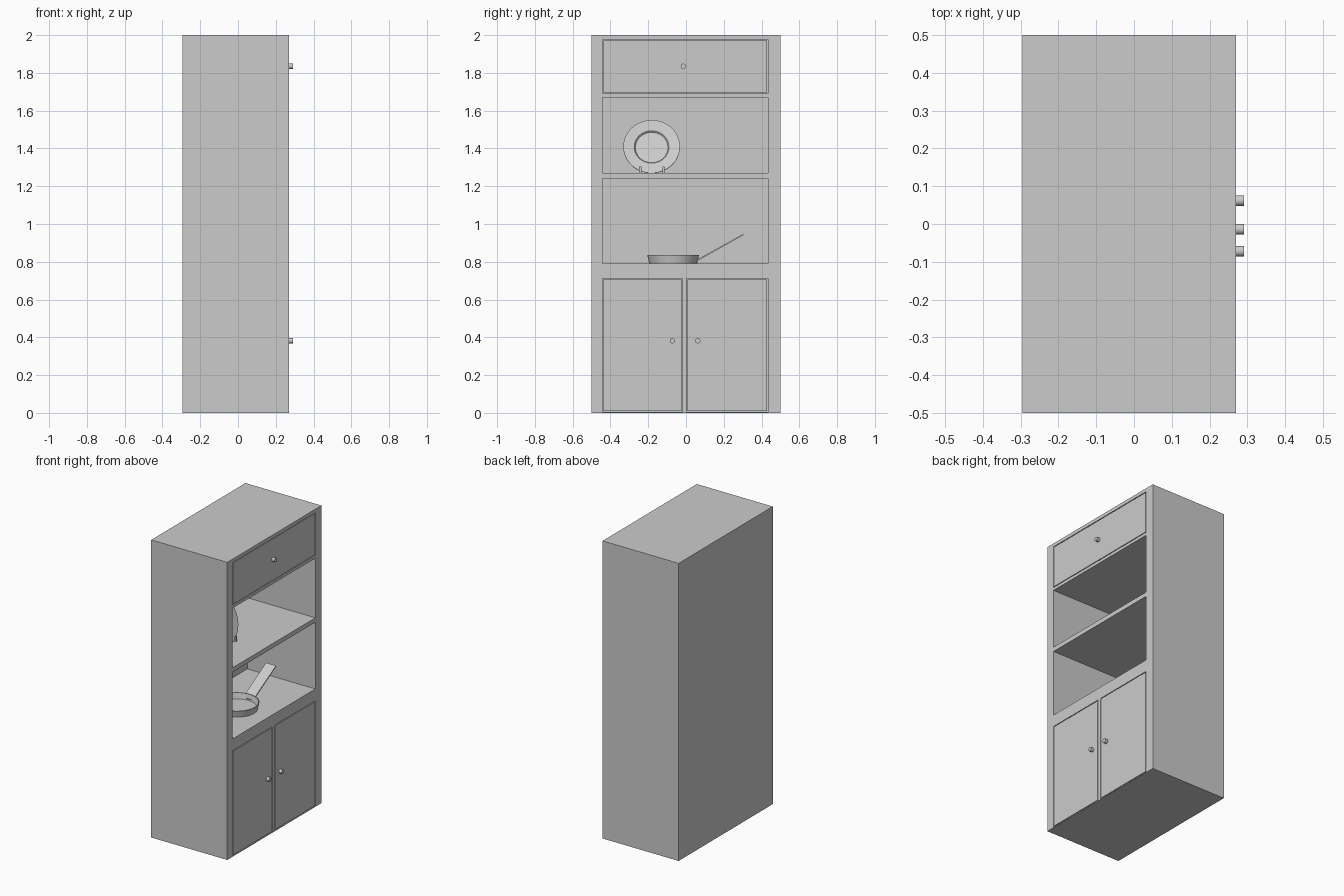
import bpy, bmesh, math
from mathutils import Matrix, Vector

if "Cube" in bpy.data.objects:
    bpy.data.objects.remove(bpy.data.objects["Cube"])


def finish(bm, name, smooth=False):
    bmesh.ops.recalc_face_normals(bm, faces=bm.faces)
    me = bpy.data.meshes.new(name)
    bm.to_mesh(me)
    bm.free()
    ob = bpy.data.objects.new(name, me)
    bpy.context.collection.objects.link(ob)
    if smooth:
        bpy.ops.object.select_all(action='DESELECT')
        ob.select_set(True)
        bpy.context.view_layer.objects.active = ob
        bpy.ops.object.shade_smooth_by_angle(angle=math.radians(30))
    return ob


def boxes(name, *spans):
    """One object made of boxes given as (x0, x1, y0, y1, z0, z1)."""
    bm = bmesh.new()
    for x0, x1, y0, y1, z0, z1 in spans:
        mid = Vector((x0 + x1, y0 + y1, z0 + z1)) / 2
        size = Matrix.Diagonal((x1 - x0, y1 - y0, z1 - z0, 1))
        bmesh.ops.create_cube(bm, size=1, matrix=Matrix.Translation(mid) @ size)
    return finish(bm, name)


def lathe(name, profile, loc, tilt=0, steps=64):
    """Revolve an (r, z) profile about z, then tilt about y and place."""
    bm = bmesh.new()
    vs = [bm.verts.new((r, 0, z)) for r, z in profile]
    es = [bm.edges.new(p) for p in zip(vs, vs[1:])]
    bmesh.ops.spin(bm, geom=vs + es, cent=(0, 0, 0), axis=(0, 0, 1),
                   angle=2 * math.pi, steps=steps, use_merge=True)
    bmesh.ops.remove_doubles(bm, verts=bm.verts, dist=1e-5)
    bm.transform(Matrix.Translation(loc) @ Matrix.Rotation(math.radians(tilt), 4, 'Y'))
    return finish(bm, name, True)


def extrude_y(name, profile, y, width):
    """Extrude an (x, z) outline along y."""
    bm = bmesh.new()
    f = bm.faces.new([bm.verts.new((x, y - width / 2, z)) for x, z in profile])
    ext = bmesh.ops.extrude_face_region(bm, geom=[f])['geom']
    bmesh.ops.translate(bm, vec=(0, width, 0),
                        verts=[v for v in ext if isinstance(v, bmesh.types.BMVert)])
    return finish(bm, name)


BACK, FRONT, LEFT, RIGHT, GAP = -0.235, 0.27, -0.442, 0.435, 0.005

# Front compartments (y0, y1, z0, z1)
drawer = (LEFT, RIGHT, 1.69, 1.977)
doors = {"left_door": (LEFT, -0.018, 0.004, 0.712),
         "right_door": (0.002, RIGHT, 0.004, 0.712)}
shelves = [(LEFT, RIGHT, 1.27, 1.67), (LEFT, RIGHT, 0.792, 1.24)]

# Cabinet body with hollow compartments
body = boxes("cabinet_body", (-0.295, FRONT, -0.5, 0.5, 0, 2))
cutter = boxes("compartment_cutter",
               *[(BACK, FRONT + 0.1, *s) for s in [drawer, *doors.values(), *shelves]])
cutter.hide_render = True
mod = body.modifiers.new("compartments", 'BOOLEAN')
mod.operation, mod.object, mod.solver = 'DIFFERENCE', cutter, 'EXACT'
bpy.context.view_layer.objects.active = body
bpy.ops.object.modifier_apply(modifier=mod.name)
bpy.data.objects.remove(cutter)

# Drawer and door fronts, set in with a narrow gap
for name, (y0, y1, z0, z1) in {"drawer_front": drawer, **doors}.items():
    boxes(name, (FRONT - 0.03, FRONT, y0 + GAP, y1 - GAP, z0 + GAP, z1 - GAP))

# Round knobs
for name, y, z in (("drawer_knob", -0.014, 1.835),
                   ("left_knob", -0.072, 0.382), ("right_knob", 0.062, 0.382)):
    lathe(name, [(0, -0.005), (0.014, -0.005), (0.014, 0.021), (0, 0.021)],
          (FRONT, y, z), 90, 32)

# Leaning plate
lathe("plate", [(0, 0.005), (0.086, 0.005), (0.092, 0.013), (0.15, 0.02),
                (0.15, 0.016), (0.094, 0.006), (0.088, 0), (0, 0)],
      (-0.007, -0.182, 1.403), 69)

# Plate stand: two matching side frames with a front lip and back rest
frame = [(0.072, 1.27), (0.072, 1.304), (0.063, 1.304), (0.063, 1.278), (0.034, 1.278),
         (-0.033, 1.45), (-0.043, 1.45), (0.024, 1.278), (-0.06, 1.278), (-0.06, 1.27)]
for side, y in (("left", -0.242), ("right", -0.119)):
    extrude_y("plate_stand_" + side, frame, y, 0.011)

# Frying pan bowl
lathe("pan", [(0, 0), (0.127, 0), (0.137, 0.045), (0.131, 0.045),
              (0.122, 0.007), (0, 0.007)], (0.04, -0.068, 0.792))

# Flat sloping pan handle
a, b = Vector((0.036, 0.056, 0.806)), Vector((0.034, 0.303, 0.944))
bm = bmesh.new()
bmesh.ops.create_cube(bm, size=1, matrix=Matrix.Translation((a + b) / 2)
                      @ Matrix.Rotation(math.atan2(b.z - a.z, b.y - a.y), 4, 'X')
                      @ Matrix.Diagonal((0.074, (b - a).length, 0.007, 1)))
finish(bm, "pan_handle")
